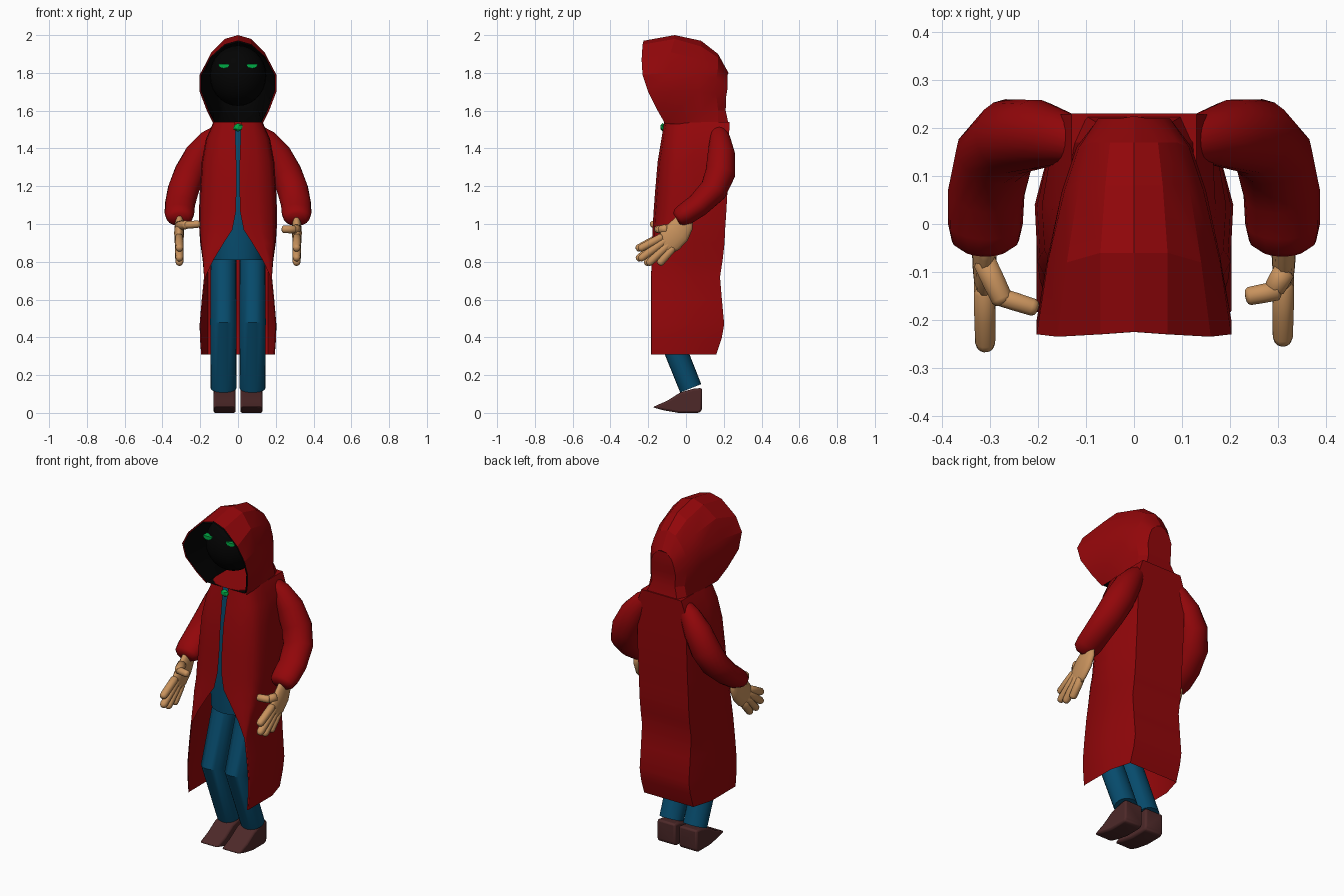
import bpy, bmesh, math
from mathutils import Vector as V

if "Cube" in bpy.data.objects:
    bpy.data.objects.remove(bpy.data.objects["Cube"])


def material(name, rgb):
    m = bpy.data.materials.new(name)
    m.diffuse_color = (*rgb, 1)
    m.use_nodes = True
    m.node_tree.nodes["Principled BSDF"].inputs["Base Color"].default_value = m.diffuse_color
    return m


RED = material("red_cloth", (0.29, 0.002, 0.003))
BLUE = material("blue_cloth", (0.002, 0.07, 0.15))
BLACK = material("black", (0.001, 0.001, 0.001))
SKIN = material("skin", (0.58, 0.29, 0.11))
BROWN = material("brown_leather", (0.075, 0.022, 0.022))
GREEN = material("green", (0.0, 0.40, 0.06))


def finish(name, bm, mat, angle=40):
    bmesh.ops.remove_doubles(bm, verts=bm.verts, dist=0.0005)
    bmesh.ops.recalc_face_normals(bm, faces=bm.faces)
    me = bpy.data.meshes.new(name)
    bm.to_mesh(me)
    bm.free()
    me.materials.append(mat)
    ob = bpy.data.objects.new(name, me)
    bpy.context.collection.objects.link(ob)
    if angle:
        bpy.ops.object.select_all(action='DESELECT')
        ob.select_set(True)
        bpy.context.view_layer.objects.active = ob
        bpy.ops.object.shade_smooth_by_angle(angle=math.radians(angle))
    return ob


def loft(name, rows, mat, closed=True, cap_start=False, cap_end=False, angle=40):
    bm = bmesh.new()
    vs = [[bm.verts.new(p) for p in r] for r in rows]
    n = len(rows[0])
    for a, b in zip(vs, vs[1:]):
        for i in range(n if closed else n - 1):
            j = (i + 1) % n
            bm.faces.new((a[i], a[j], b[j], b[i]))
    if cap_start:
        bm.faces.new(vs[0])
    if cap_end:
        bm.faces.new(vs[-1])
    return finish(name, bm, mat, angle)


def sweep(name, path, radii, mat, n=16, ref=(1, 0, 0), angle=40):
    """Elliptical tube; radii are (along ref, across)."""
    path = [V(p) for p in path]
    rows = []
    for i, p in enumerate(path):
        t = (path[min(i + 1, len(path) - 1)] - path[max(i - 1, 0)]).normalized()
        if len(path) == 3 and i == 1:   # keep a mitred joint upright
            t = ((path[1] - path[0]).normalized() + (path[2] - path[1]).normalized()).normalized()
        u = V(ref)
        u = (u - t * u.dot(t)).normalized()
        w = t.cross(u)
        ru, rw = radii[i]
        rows.append([p + u * ru * math.cos(a) + w * rw * math.sin(a)
                     for a in (2 * math.pi * k / n for k in range(n))])
    return loft(name, rows, mat, True, True, True, angle)


def mirror_row(half):
    return half + [(-x, y, z) for x, y, z in reversed(half)]


# Hood: rings from the rim to the back, each from top centre to the neck
rim = [(0, -.225, 1.97), (.07, -.23, 1.95), (.16, -.235, 1.87), (.203, -.23, 1.79),
       (.203, -.2, 1.70), (.165, -.15, 1.6), (.13, -.11, 1.53)]
crown = [(0, -.06, 2.0), (.07, -.06, 1.98), (.14, -.08, 1.91), (.18, -.08, 1.8),
         (.18, -.07, 1.7), (.155, -.05, 1.6), (.13, -.03, 1.53)]
middle = [(0, .08, 1.97), (.06, .08, 1.94), (.115, .08, 1.87), (.145, .07, 1.79),
          (.15, .07, 1.7), (.135, .08, 1.6), (.13, .08, 1.53)]
rear = [(0, .17, 1.9), (.05, .17, 1.88), (.09, .17, 1.83), (.115, .16, 1.77),
        (.12, .16, 1.69), (.11, .17, 1.6), (.125, .17, 1.53)]
nape = [(0, .225, 1.8), (.03, .22, 1.79), (.06, .22, 1.76), (.075, .22, 1.72),
        (.08, .212, 1.67), (.075, .21, 1.6), (.1, .225, 1.53)]
rings = [mirror_row(r[::-1]) for r in (rim, crown, middle, rear, nape)]
rings.append([(0, y, z) for x, y, z in rings[-1]])
loft("hood", rings, RED, closed=False, angle=20)
lining = [[(x * .96, -.23 + (y + .23) * .96, 1.75 + (z - 1.75) * .96)
           for x, y, z in r] for r in rings]
loft("hood_lining", lining, BLACK, closed=True, angle=60)

# Shadowed head and eyes
bm = bmesh.new()
bmesh.ops.create_uvsphere(bm, u_segments=24, v_segments=14, radius=1)
for v in bm.verts:
    v.co = (v.co.x * .15, -.04 + v.co.y * .15, 1.785 + v.co.z * .16)
finish("head", bm, BLACK)
for s in (-1, 1):
    half = [(s * .075 + .029 * math.cos(a), 1.846 + .022 * math.sin(a))
            for a in (math.pi + math.pi * k / 8 for k in range(9))]
    loft("eye", [[(x, y, z) for x, z in half] for y in (-.178, -.14)],
         GREEN, True, True, True)

# Coat: z, front y, back y, half width, opening half width
levels = [(1.54, -.115, .23, .13, .016), (1.45, -.13, .228, .17, .013),
          (1.33, -.15, .225, .192, .009), (1.18, -.163, .22, .202, .008),
          (1.06, -.172, .213, .207, .012), (.97, -.177, .207, .205, .03),
          (.9, -.18, .204, .2, .075), (.81, -.182, .194, .187, .13),
          (.72, -.185, .18, .18, .172), (.6, -.185, .19, .192, .185),
          (.47, -.185, .202, .203, .196), (.4, -.185, .19, .202, .194),
          (.31, -.185, .16, .195, .188)]
rows = []
for z, yf, yb, w, e in levels:
    k = (w - e) / w
    d = w - e
    rows.append(mirror_row([(e, yf, z), (e + d * .5, yf + .012 * k, z),
                            (e + d * .85, yf + .05 * k, z),
                            (e + d * .97, yf + .1 * k, z), (w, .04, z),
                            (min(w, .16), yb, z)]))
loft("coat", rows, RED, closed=False, cap_start=True, angle=48)

# Clasp
bm = bmesh.new()
bmesh.ops.create_icosphere(bm, subdivisions=1, radius=1)
for v in bm.verts:
    v.co = (v.co.x * .028, -.123 + v.co.y * .014, 1.512 + v.co.z * .022)
finish("clasp", bm, GREEN, 0)

# Shirt body
sweep("torso", [(0, -.015, .81), (0, -.015, 1.0), (0, -.008, 1.2), (0, 0, 1.5)],
      [(.14, .125), (.145, .13), (.14, .128), (.09, .105)], BLUE, 20)

for s in (-1, 1):
    # Sleeves
    path = [(.10, .165, 1.50), (.15, .18, 1.45), (.205, .187, 1.37), (.255, .182, 1.27),
            (.29, .145, 1.18), (.308, .065, 1.1), (.31, 0, 1.055), (.31, -.035, 1.035),
            (.31, -.05, 1.026)]
    radii = [(.03, .04), (.055, .055), (.075, .073), (.083, .08),
             (.083, .074), (.08, .064), (.078, .06), (.07, .052), (.05, .035)]
    sweep("sleeve", [(s * x, y, z) for x, y, z in path], radii, RED, 18, angle=60)

    # Bent legs
    sweep("leg", [(s * .077, .03, .9), (s * .077, -.115, .48), (s * .077, .025, .13)],
          [(.068, .07), (.07, .066), (.068, .06)], BLUE, 20, angle=35)

    # Shoes
    prof = [(-.178, .03), (-.12, .014), (-.04, 0), (.07, 0), (.085, .015), (.085, .132),
            (.04, .128), (-.03, .108), (-.1, .064)]
    shoe = loft("shoe", [[(s * x, y, z) for y, z in prof] for x in (.012, .13)],
                BROWN, True, True, True, 50)
    bev = shoe.modifiers.new("rounding", 'BEVEL')
    bev.width, bev.segments, bev.limit_method = .012, 2, 'ANGLE'

    # Hands: palm, four fingers and a thumb
    oy = -.012 if s < 0 else 0

    def P(x, y, z):
        return V((s * x, y + oy, z))

    sweep("palm", [P(.31, .0, 1.04), P(.31, -.015, 1.0), P(.312, -.045, .955),
                   P(.312, -.085, .91), P(.312, -.115, .88)],
          [(.02, .04), (.024, .058), (.026, .07), (.024, .068), (.018, .055)],
          SKIN, 14, angle=80)

    def digit(name, a, b, r, ref=(1, 0, 0)):
        ts = (0, .08, .5, .88, .95, .985, 1)
        rs = (.6, 1, 1, .95, .8, .55, .2)
        sweep(name, [a.lerp(b, t) for t in ts], [(r * k, r * k) for k in rs],
              SKIN, 10, ref, 80)

    for base, tip in (((-.12, .935), (-.252, .865)), ((-.1, .92), (-.25, .81)),
                      ((-.085, .9), (-.205, .785)), ((-.065, .88), (-.145, .785))):
        digit("finger", P(.312, *base), P(.31, *tip), .022)
    if s > 0:
        digit("thumb", P(.315, -.095, .975), P(.29, -.14, .97), .024, (0, 0, 1))
        digit("thumb_tip", P(.305, -.138, .972), P(.232, -.152, .972), .021, (0, 0, 1))
    else:
        digit("thumb", P(.315, -.06, .99), P(.27, -.155, .997), .025, (0, 0, 1))
        digit("thumb_tip", P(.295, -.135, .993), P(.2, -.165, 1.0), .02, (0, 0, 1))
